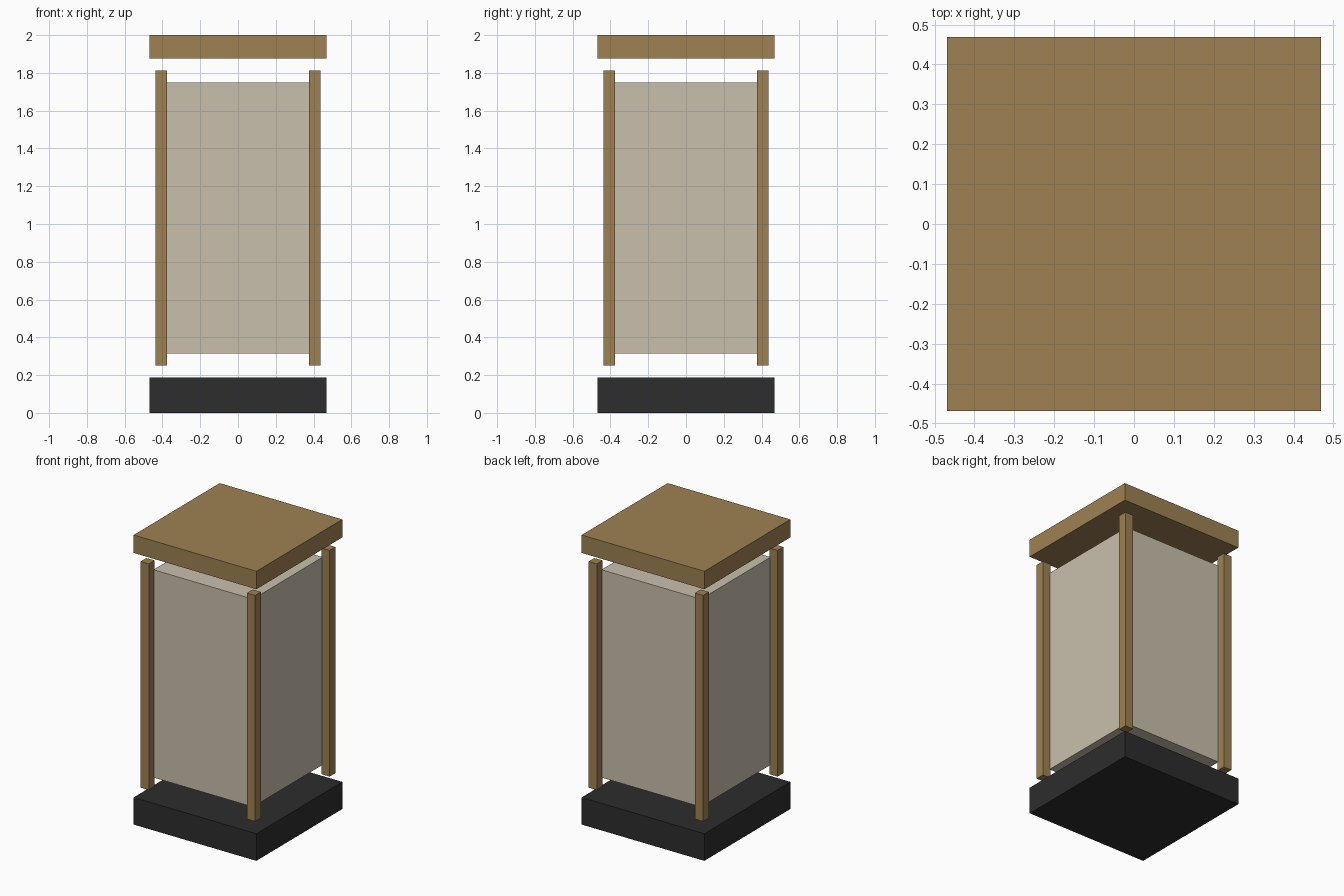
import bpy

if "Cube" in bpy.data.objects:
    bpy.data.objects.remove(bpy.data.objects["Cube"])


def material(name, rgb):
    m = bpy.data.materials.new(name)
    m.diffuse_color = (*rgb, 1.0)
    m.use_nodes = True
    m.node_tree.nodes["Principled BSDF"].inputs["Base Color"].default_value = m.diffuse_color
    return m


WOOD = material("tan_wood", (0.342, 0.220, 0.084))
PAPER = material("cream_paper", (0.584, 0.527, 0.423))
STONE = material("charcoal_stone", (0.026, 0.026, 0.026))


def box(name, x, y, width, z0, z1, mat):
    """Square-section upright box centred on x, y between two heights."""
    bpy.ops.mesh.primitive_cube_add(size=1, location=(x, y, (z0 + z1) / 2))
    ob = bpy.context.object
    ob.name = name
    ob.scale = (width, width, z1 - z0)
    bpy.ops.object.transform_apply(location=False, rotation=False, scale=True)
    ob.data.materials.append(mat)
    return ob


# Base slab, paper shade and roof slab, separated by small gaps
box("base", 0, 0, 0.9375, 0, 0.1875, STONE)
box("paper_shade", 0, 0, 0.76, 0.315, 1.75, PAPER)
box("roof_slab", 0, 0, 0.9375, 1.876, 2.0, WOOD)

# Four corner posts
for sx, side in ((-1, "left"), (1, "right")):
    for sy, end in ((-1, "front"), (1, "back")):
        box(f"{end}_{side}_post", sx * 0.40625, sy * 0.40625, 0.0625,
            0.2515, 1.8135, WOOD)
